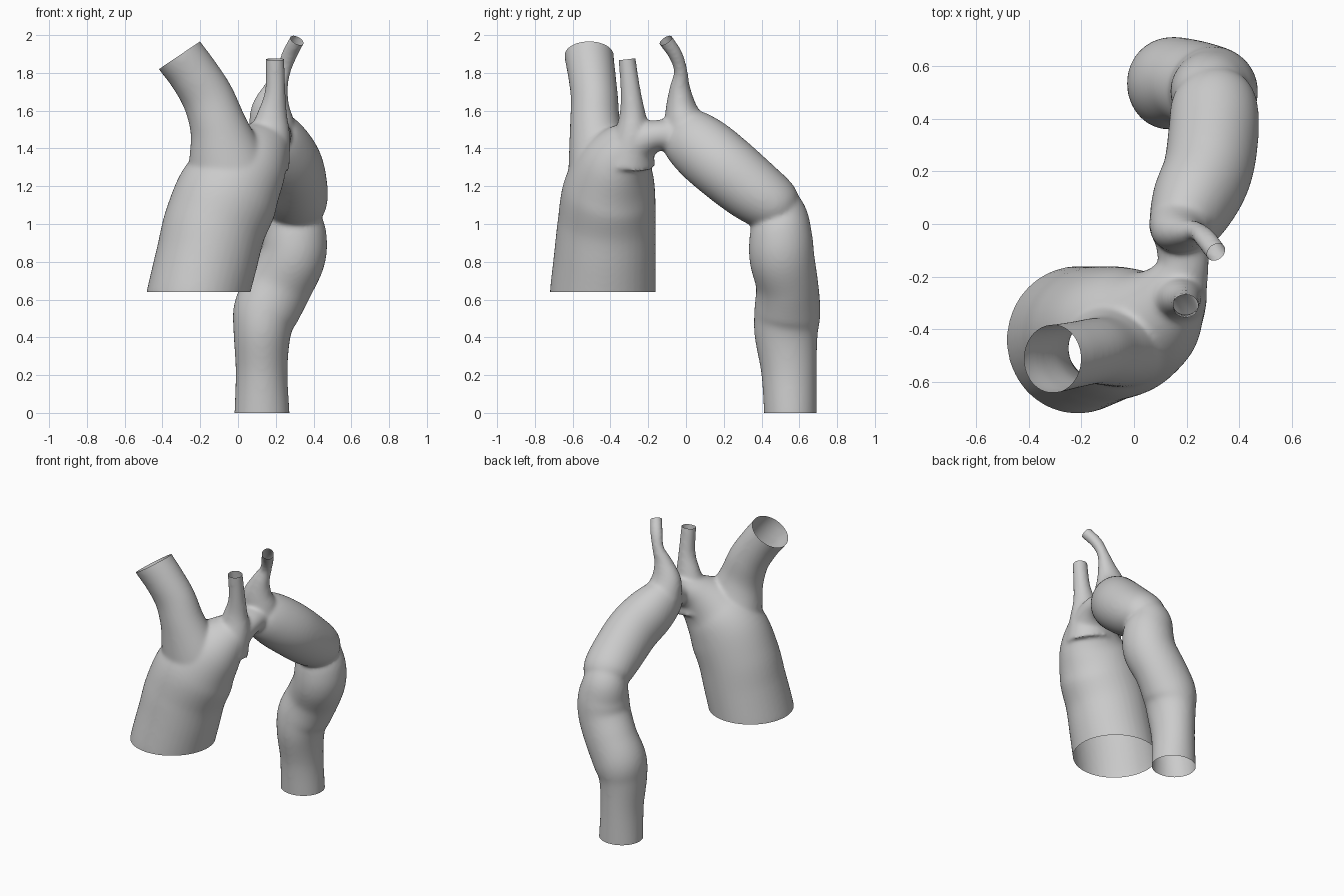
import bpy, bmesh, math
from mathutils import Vector

if "Cube" in bpy.data.objects:
    bpy.data.objects.remove(bpy.data.objects["Cube"])

SIDES, STEPS = 40, 6


def spline(points):
    """Catmull-Rom through (x, y, z, radius_side, radius_other) stations."""
    p = [Vector(q) for q in points]
    p = [p[0] * 2 - p[1]] + p + [p[-1] * 2 - p[-2]]
    out = []
    for a, b, c, d in zip(p, p[1:], p[2:], p[3:]):
        for i in range(STEPS):
            t = i / STEPS
            out.append(0.5 * (2 * b + (c - a) * t + (2 * a - 5 * b + 4 * c - d) * t * t
                              + (3 * b - a - 3 * c + d) * t ** 3))
    return out + [p[-2]]


def tube(bm, points):
    """Closed tube with changing elliptical section along a smooth path."""
    st = spline(points)
    pos = [Vector(s[:3]) for s in st]
    rings = []
    for i, s in enumerate(st):
        t = (pos[min(i + 1, len(pos) - 1)] - pos[max(i - 1, 0)]).normalized()
        u = Vector((1, 0, 0))
        u = (u - t * u.dot(t)).normalized()
        v = t.cross(u)
        rings.append([bm.verts.new(pos[i] + u * s[3] * math.cos(a) + v * s[4] * math.sin(a))
                      for a in (2 * math.pi * k / SIDES for k in range(SIDES))])
    for r, q in zip(rings, rings[1:]):
        for k in range(SIDES):
            n = (k + 1) % SIDES
            bm.faces.new((r[k], r[n], q[n], q[k]))
    bm.faces.new(rings[0][::-1])
    bm.faces.new(rings[-1])


def extend(end, normal, radii):
    """Station pushed past an open end, later trimmed away."""
    return (*(Vector(end) + Vector(normal).normalized() * 0.06), *radii)


# Open ends: centre, outward direction, trimming reach
ASC = ((-0.21, -0.44, 0.64), (0, 0, -1), 0.40)
DESC = ((0.127, 0.553, 0.0), (0, 0, -1), 0.25)
BRACH = ((-0.31, -0.513, 1.893), (-0.56, 0, 0.83), 0.19)
CAROT = ((0.196, -0.312, 1.872), (0, -0.12, 1), 0.10)
SUBCL = ((0.312, -0.107, 1.972), (0.42, -0.5, 0.76), 0.09)

bm = bmesh.new()
# Ascending trunk, curving into the narrowed arch
tube(bm, [(-0.225, -0.442, 0.57, 0.268, 0.28), (-0.21, -0.44, 0.64, 0.268, 0.28),
          (-0.165, -0.43, 0.82, 0.27, 0.27), (-0.12, -0.42, 1.0, 0.272, 0.26),
          (-0.04, -0.405, 1.18, 0.27, 0.245), (0.06, -0.36, 1.32, 0.215, 0.20),
          (0.14, -0.27, 1.42, 0.145, 0.135), (0.185, -0.17, 1.465, 0.10, 0.085),
          (0.185, -0.09, 1.47, 0.10, 0.09), (0.18, 0.0, 1.47, 0.11, 0.12)])
# Large first branch
tube(bm, [(-0.03, -0.41, 1.2, 0.25, 0.23), (-0.065, -0.455, 1.36, 0.20, 0.17),
          (-0.105, -0.48, 1.52, 0.152, 0.135), (-0.16, -0.485, 1.67, 0.138, 0.125),
          (-0.24, -0.50, 1.80, 0.132, 0.126), (*BRACH[0], 0.132, 0.13),
          extend(BRACH[0], BRACH[1], (0.132, 0.13))])
# Middle branch
tube(bm, [(0.12, -0.31, 1.33, 0.16, 0.15), (0.165, -0.285, 1.47, 0.115, 0.10),
          (0.182, -0.283, 1.58, 0.08, 0.07), (0.197, -0.293, 1.70, 0.055, 0.054),
          (*CAROT[0], 0.05, 0.046), extend(CAROT[0], CAROT[1], (0.05, 0.046))])
# Thin last branch
tube(bm, [(0.18, 0.0, 1.50, 0.125, 0.12), (0.175, -0.025, 1.61, 0.105, 0.085),
          (0.203, -0.032, 1.72, 0.064, 0.055), (0.24, -0.028, 1.81, 0.04, 0.036),
          (0.272, -0.055, 1.895, 0.042, 0.038), (*SUBCL[0], 0.041, 0.04),
          extend(SUBCL[0], SUBCL[1], (0.041, 0.04))])
# Far arch sloping to the bend
tube(bm, [(0.175, -0.07, 1.52, 0.08, 0.09), (0.18, -0.02, 1.485, 0.125, 0.145),
          (0.225, 0.08, 1.405, 0.16, 0.175), (0.28, 0.20, 1.305, 0.17, 0.18),
          (0.302, 0.34, 1.19, 0.172, 0.172), (0.305, 0.45, 1.11, 0.165, 0.155),
          (0.30, 0.505, 1.06, 0.14, 0.13)])
# Descending trunk
tube(bm, [(0.30, 0.48, 1.12, 0.13, 0.12), (0.292, 0.502, 1.03, 0.152, 0.147),
          (0.302, 0.503, 0.93, 0.168, 0.167), (0.29, 0.508, 0.82, 0.172, 0.172),
          (0.22, 0.535, 0.68, 0.175, 0.165), (0.15, 0.537, 0.54, 0.175, 0.175),
          (0.128, 0.53, 0.42, 0.152, 0.168), (0.125, 0.545, 0.22, 0.137, 0.147),
          (*DESC[0], 0.146, 0.14), extend(DESC[0], DESC[1], (0.146, 0.14))])
bmesh.ops.recalc_face_normals(bm, faces=bm.faces)
mesh = bpy.data.meshes.new("artery")
bm.to_mesh(mesh)
bm.free()
artery = bpy.data.objects.new("artery", mesh)
bpy.context.collection.objects.link(artery)

# Fuse the tubes into one soft wall
fuse = artery.modifiers.new("fuse", 'REMESH')
fuse.mode = 'VOXEL'
fuse.voxel_size = 0.011
soft = artery.modifiers.new("soft", 'SMOOTH')
soft.factor = 0.5
soft.iterations = 14
dg = bpy.context.evaluated_depsgraph_get()
fused = bpy.data.meshes.new_from_object(artery.evaluated_get(dg))
artery.modifiers.clear()

# Trim the five ends open
bm = bmesh.new()
bm.from_mesh(fused)
for centre, normal, reach in (ASC, DESC, BRACH, CAROT, SUBCL):
    c, n = Vector(centre), Vector(normal).normalized()
    faces = [f for f in bm.faces if (f.calc_center_median() - c).length < reach]
    edges = {e for f in faces for e in f.edges}
    verts = {v for f in faces for v in f.verts}
    bmesh.ops.bisect_plane(bm, geom=faces + list(edges) + list(verts), plane_co=c, plane_no=n)
    cut = [f for f in bm.faces if (f.calc_center_median() - c).length < reach
           and (f.calc_center_median() - c).dot(n) > 1e-6]
    # keep the neighbouring trunk out of the trim
    bmesh.ops.delete(bm, geom=cut, context='FACES')
bm.to_mesh(fused)
bm.free()
artery.data = fused
fused.name = "artery"
fused.shade_smooth()
